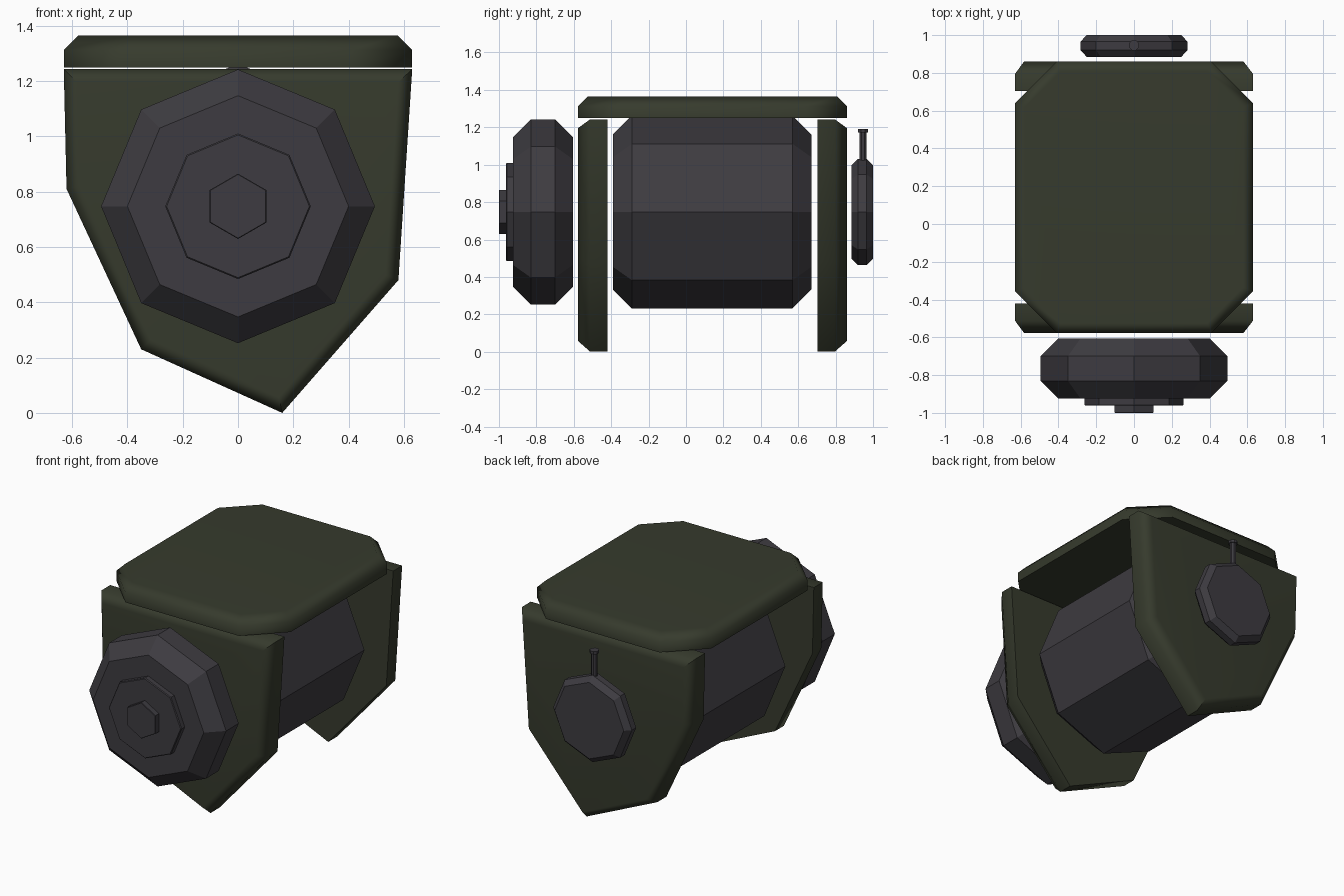
import bpy, bmesh, math
from mathutils import Vector

cube = bpy.data.objects.get("Cube")
if cube:
    bpy.data.objects.remove(cube, do_unlink=True)


def material(name, colour):
    m = bpy.data.materials.new(name)
    m.use_nodes = True
    m.diffuse_color = colour
    bsdf = m.node_tree.nodes["Principled BSDF"]
    bsdf.inputs["Base Color"].default_value = colour
    bsdf.inputs["Roughness"].default_value = 0.7
    return m


GREEN = material("olive_green", (0.037, 0.043, 0.026, 1))
GREY = material("dark_grey", (0.047, 0.044, 0.052, 1))
AXIS_Z = 0.747


def loft(name, rings, mat, smooth=False):
    """Skin a stack of equal rings and cap both ends."""
    bm = bmesh.new()
    loops = [[bm.verts.new(p) for p in ring] for ring in rings]
    n = len(loops[0])
    for a, b in zip(loops, loops[1:]):
        for i in range(n):
            j = (i + 1) % n
            bm.faces.new((a[i], a[j], b[j], b[i]))
    bm.faces.new(loops[0])
    bm.faces.new(loops[-1])
    bmesh.ops.recalc_face_normals(bm, faces=bm.faces)
    mesh = bpy.data.meshes.new(name)
    bm.to_mesh(mesh)
    bm.free()
    mesh.materials.append(mat)
    ob = bpy.data.objects.new(name, mesh)
    bpy.context.collection.objects.link(ob)
    if smooth:
        # soft chamfers, flat main faces
        bpy.ops.object.select_all(action='DESELECT')
        ob.select_set(True)
        bpy.context.view_layer.objects.active = ob
        bpy.ops.object.shade_smooth_by_angle(angle=math.radians(55))
        mod = ob.modifiers.new("weighted", 'WEIGHTED_NORMAL')
        mod.keep_sharp = True
    return ob


def inset(points, d):
    """Move every side of a counter-clockwise outline inward by d."""
    pts = [Vector(p) for p in points]
    out = []
    for i, p in enumerate(pts):
        e1 = (p - pts[i - 1]).normalized()
        e2 = (pts[(i + 1) % len(pts)] - p).normalized()
        n1, n2 = Vector((-e1.y, e1.x)), Vector((-e2.y, e2.x))
        out.append(p + (n1 + n2) * d / (1 + n1.dot(n2)))
    return out


def disc(name, sides, profile):
    """Faceted disc around the long axis; profile is (y, radius)."""
    angles = [2 * math.pi * i / sides for i in range(sides)]
    return loft(name, [[(r * math.sin(a), y, AXIS_Z + r * math.cos(a)) for a in angles]
                       for y, r in profile], GREY)


# End plates, chamfered on their outer faces
outline = [(-0.63, 1.243), (-0.62, 0.81), (-0.35, 0.23),
           (0.16, 0.0), (0.58, 0.48), (0.63, 1.243)]
small = inset(outline, 0.047)
for name, inner, outer in (("front_plate", -0.42, -0.577), ("back_plate", 0.703, 0.86)):
    step = outer - math.copysign(0.065, outer)
    loft(name, [[(x, y, z) for x, z in pts]
                for pts, y in ((outline, inner), (outline, step), (small, outer))],
         GREEN, smooth=True)

# Lid with cut corners and a chamfered top edge
mid_y, half_x, half_y, cut = 0.1415, 0.63, 0.7185, 0.22
lid = []
for sx, sy in ((1, 1), (-1, 1), (-1, -1), (1, -1)):
    pair = [(sx * half_x, mid_y + sy * (half_y - cut)),
            (sx * (half_x - cut), mid_y + sy * half_y)]
    lid += pair if sx * sy > 0 else pair[::-1]
lid_top = inset(lid, 0.052)
loft("lid", [[(x, y, z) for x, y in pts]
             for pts, z in ((lid, 1.249), (lid, 1.313), (lid_top, 1.365))],
     GREEN, smooth=True)

# Drum, front wheel and back wheel
disc("drum", 8, [(-0.39, 0.415), (-0.29, 0.515), (0.57, 0.515), (0.67, 0.415)])
disc("front_wheel", 8, [(-0.925, 0.4), (-0.83, 0.495), (-0.70, 0.495), (-0.605, 0.4)])
disc("front_hub", 8, [(-0.92, 0.263), (-0.957, 0.263), (-0.962, 0.258)])
disc("front_cap", 6, [(-0.955, 0.118), (-0.997, 0.118), (-1.0, 0.115)])
disc("back_wheel", 8, [(0.885, 0.25), (0.92, 0.284), (0.965, 0.284), (1.0, 0.25)])

# Small valve on the back wheel
ring = [2 * math.pi * (i + 0.5) / 8 for i in range(8)]
valve = [(1.0, 0.02), (1.172, 0.02), (1.172, 0.029), (1.19, 0.029)]
loft("valve", [[(r * math.cos(a), 0.946 + r * math.sin(a), z) for a in ring]
               for z, r in valve], GREY)
